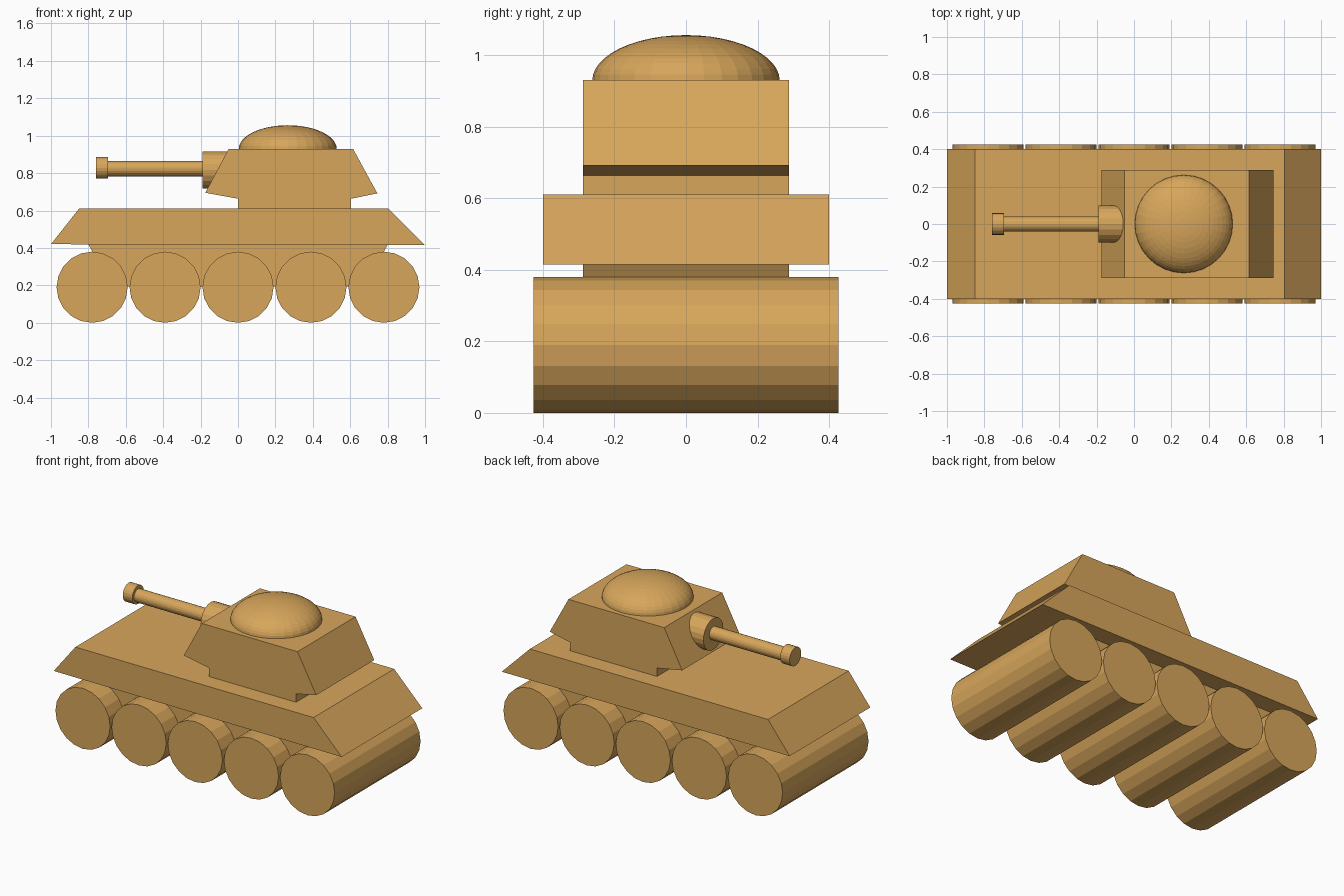
import bpy
import math
from mathutils import Matrix

if "Cube" in bpy.data.objects:
    bpy.data.objects.remove(bpy.data.objects["Cube"])

import bmesh

# Single sand colour
sand = bpy.data.materials.new("sand")
sand.use_nodes = True
colour = (0.68, 0.38, 0.105, 1)
sand.diffuse_color = colour
sand.node_tree.nodes["Principled BSDF"].inputs["Base Color"].default_value = colour


def finish(name, bm):
    bmesh.ops.recalc_face_normals(bm, faces=bm.faces)
    mesh = bpy.data.meshes.new(name)
    bm.to_mesh(mesh)
    bm.free()
    mesh.materials.append(sand)
    obj = bpy.data.objects.new(name, mesh)
    bpy.context.collection.objects.link(obj)
    return obj


def extruded(name, profile, half_width):
    """Side profile in x, z swept across y."""
    bm = bmesh.new()
    face = bm.faces.new([bm.verts.new((x, -half_width, z)) for x, z in profile])
    moved = bmesh.ops.extrude_face_region(bm, geom=[face])["geom"]
    verts = [v for v in moved if isinstance(v, bmesh.types.BMVert)]
    bmesh.ops.translate(bm, verts=verts, vec=(0, 2 * half_width, 0))
    return finish(name, bm)


def cylinder(name, centre, radius, length, axis, sides=20):
    bm = bmesh.new()
    turn = Matrix.Rotation(math.pi / 2, 4, "X" if axis == "y" else "Y")
    bmesh.ops.create_cone(bm, cap_ends=True, segments=sides, radius1=radius,
                          radius2=radius, depth=length,
                          matrix=Matrix.Translation(centre) @ turn)
    return finish(name, bm)


# Hull
extruded("upper_hull", [(-1, 0.42), (-0.85, 0.61), (0.805, 0.61), (1, 0.415)], 0.4)
extruded("lower_hull", [(-0.8, 0.42), (-0.68, 0.195), (0.68, 0.195), (0.8, 0.417)], 0.288)

# Rollers
for i in range(5):
    cylinder(f"roller_{i + 1}", (0.39 * (i - 2), 0, 0.19), 0.19, 0.852, "y")

# Turret with its narrow neck
extruded("turret", [(0, 0.61), (0, 0.663), (-0.175, 0.695), (-0.05, 0.93),
                    (0.615, 0.93), (0.745, 0.692), (0.605, 0.663), (0.605, 0.61)], 0.288)

# Flattened dome hatch
bm = bmesh.new()
bmesh.ops.create_uvsphere(bm, u_segments=32, v_segments=24, radius=1)
bmesh.ops.bisect_plane(bm, geom=bm.verts[:] + bm.edges[:] + bm.faces[:],
                       plane_co=(0, 0, 0), plane_no=(0, 0, 1), clear_inner=True)
bmesh.ops.scale(bm, verts=bm.verts, vec=(0.262, 0.262, 0.127))
bmesh.ops.translate(bm, verts=bm.verts, vec=(0.266, 0, 0.929))
finish("dome_hatch", bm)

# Gun
cylinder("gun_mantlet", (-0.075, 0, 0.817), 0.099, 0.23, "x")
cylinder("gun_barrel", (-0.43, 0, 0.824), 0.041, 0.56, "x")
cylinder("gun_muzzle", (-0.727, 0, 0.828), 0.058, 0.066, "x")
